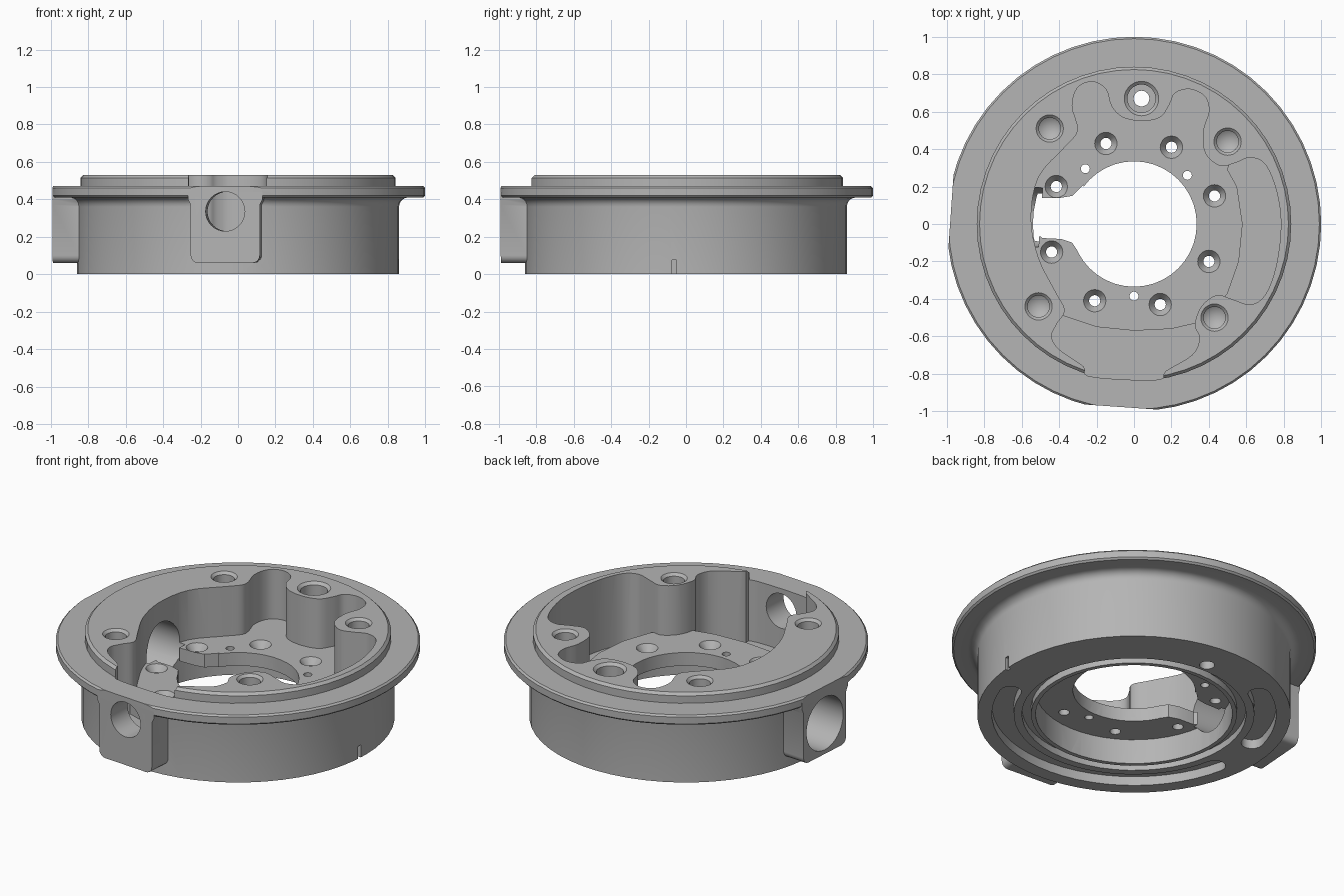
import bpy, bmesh
from math import sin, cos, pi, radians
from mathutils import Matrix, Vector

if "Cube" in bpy.data.objects:
    bpy.data.objects.remove(bpy.data.objects["Cube"])

metal = bpy.data.materials.new("machined grey")
metal.use_nodes = True
grey = (0.46, 0.46, 0.46, 1)
metal.diffuse_color = grey
metal.node_tree.nodes["Principled BSDF"].inputs["Base Color"].default_value = grey


def finish(name, bm, matrix=None):
    bmesh.ops.remove_doubles(bm, verts=bm.verts, dist=1e-5)
    bmesh.ops.recalc_face_normals(bm, faces=bm.faces)
    mesh = bpy.data.meshes.new(name)
    bm.to_mesh(mesh)
    bm.free()
    mesh.transform(matrix or Matrix())
    mesh.materials.append(metal)
    obj = bpy.data.objects.new(name, mesh)
    bpy.context.collection.objects.link(obj)
    return obj


def lathe(name, profile, matrix=None, steps=32, ring=False):
    """Spin (radius, height) points about z."""
    bm = bmesh.new()
    vs = [bm.verts.new((r, 0, z)) for r, z in profile]
    pairs = list(zip(vs, vs[1:])) + ([(vs[-1], vs[0])] if ring else [])
    edges = [bm.edges.new(p) for p in pairs]
    bmesh.ops.spin(bm, geom=vs + edges, cent=(0, 0, 0), axis=(0, 0, 1),
                   angle=2 * pi, steps=steps, use_merge=False)
    return finish(name, bm, matrix)


def prism(name, outline, low, high, matrix=None):
    """Extrude an xy outline from low to high."""
    bm = bmesh.new()
    face = bm.faces.new([bm.verts.new((x, y, low)) for x, y in outline])
    new = bmesh.ops.extrude_face_region(bm, geom=[face])["geom"]
    top = [v for v in new if isinstance(v, bmesh.types.BMVert)]
    bmesh.ops.translate(bm, verts=top, vec=(0, 0, high - low))
    return finish(name, bm, matrix)


def smooth_loop(points, steps=4):
    """Catmull-Rom curve through a closed loop of points."""
    p = [Vector(q) for q in points]
    out = []
    for i in range(len(p)):
        a, b, c, d = (p[(i + k - 1) % len(p)] for k in range(4))
        for s in range(steps):
            t = s / steps
            out.append((2 * b + (c - a) * t + (2 * a - 5 * b + 4 * c - d) * t ** 2
                        + (3 * b - a - 3 * c + d) * t ** 3) / 2)
    return out


def rectangle(x0, x1, y0, y1):
    return [(x0, y0), (x1, y0), (x1, y1), (x0, y1)]


def combine(target, tool, operation="DIFFERENCE"):
    tool.hide_render = True
    mod = target.modifiers.new("join", "BOOLEAN")
    mod.operation, mod.solver, mod.object = operation, "EXACT", tool
    bpy.context.view_layer.objects.active = target
    bpy.ops.object.modifier_apply(modifier=mod.name)
    bpy.data.objects.remove(tool)


def at(x, y):
    return Matrix.Translation((x, y, 0))


# Turned body with flange, lip and a fillet below the flange
fillet = [(0.91 - 0.05 * cos(a), 0.36 + 0.05 * sin(a))
          for a in [i * pi / 10 for i in range(6)]]
housing = lathe("housing", [(0, 0), (0.86, 0)] + fillet + [
    (0.99, 0.41), (1, 0.42), (1, 0.46), (0.99, 0.47), (0.84, 0.47),
    (0.84, 0.515), (0.825, 0.53), (0, 0.53)], steps=56)

# Two flat port bosses, front and right, slightly turned
turns = [Matrix.Rotation(radians(a), 4, "Z") for a in (-4, -94)]
upright = Matrix.Rotation(pi / 2, 4, "X")
corner = [(0.145 + 0.04 * sin(a), 0.1 - 0.04 * cos(a))
          for a in [i * pi / 10 for i in range(6)]]
flare = [(0.185, 0.37), (0.2, 0.4), (0.2, 0.44)]
half = corner + flare
boss_outline = half + [(-x, z) for x, z in reversed(half)]
for turn in turns:
    combine(housing, prism("flat_cutter", rectangle(-1, 1, -1.2, -0.98), -0.1, 0.7, turn))
    combine(housing, prism("port_boss", boss_outline, 0.75, 0.98, turn @ upright), "UNION")

# Lobed cavity
cavity = [(-0.55, 0.03), (-0.51, 0.25), (-0.37, 0.41), (-0.3, 0.5), (-0.33, 0.63),
          (-0.3, 0.73), (-0.22, 0.76), (-0.15, 0.72), (-0.12, 0.63), (-0.06, 0.57),
          (0.04, 0.55), (0.14, 0.57), (0.19, 0.64), (0.22, 0.7), (0.3, 0.72),
          (0.38, 0.68), (0.4, 0.6), (0.37, 0.5), (0.38, 0.38), (0.46, 0.31),
          (0.55, 0.33), (0.62, 0.355), (0.7, 0.32), (0.76, 0.18), (0.785, 0),
          (0.76, -0.22), (0.7, -0.38), (0.62, -0.43), (0.52, -0.4), (0.44, -0.38),
          (0.36, -0.44), (0.325, -0.54), (0.35, -0.61), (0.31, -0.7), (0.17, -0.785),
          (0.14, -0.83), (-0.06, -0.83), (-0.25, -0.81), (-0.27, -0.76), (-0.4, -0.67),
          (-0.44, -0.6), (-0.41, -0.53), (-0.37, -0.46), (-0.42, -0.36), (-0.51, -0.18)]
combine(housing, prism("cavity_cutter", smooth_loop(cavity), 0.1, 0.7))
combine(housing, prism("lip_gap_cutter", rectangle(-0.26, 0.15, -0.95, -0.78), 0.47, 0.7))

# Raised floor, leaving deeper pockets at the front and the left
floor_edge = [(0.5, 0.29), (0.55, 0.2), (0.58, 0), (0.56, -0.2), (0.5, -0.37),
              (0.41, -0.5), (0.33, -0.53), (0.2, -0.56), (0, -0.57), (-0.2, -0.55),
              (-0.38, -0.49), (-0.6, -0.32), (-0.64, 0.3), (-0.5, 0.6), (-0.3, 0.8),
              (0, 0.79), (0.4, 0.74), (0.55, 0.45)]
combine(housing, prism("cavity_floor", floor_edge, 0.05, 0.23), "UNION")

# Underside bore, ring groove and centre opening
combine(housing, lathe("bore_cutter", [(0, -0.1), (0.54, -0.1), (0.54, 0.15), (0, 0.15)], steps=48))
combine(housing, lathe("groove_cutter", [(0.565, -0.1), (0.615, -0.1), (0.615, 0.04),
                                         (0.565, 0.04)], steps=48, ring=True))
combine(housing, lathe("opening_cutter", [(0, 0), (0.335, 0), (0.335, 0.4), (0, 0.4)], steps=40))

# Keyway from the opening toward the right port
keyway = [(-0.27, 0.21), (-0.33, 0.15), (-0.39, 0.14), (-0.49, 0.14), (-0.53, 0.1), (-0.53, -0.04),
          (-0.49, -0.075), (-0.39, -0.08), (-0.33, -0.1), (-0.27, -0.19)]
combine(housing, prism("keyway_cutter", keyway, 0.05, 0.4))

# Round ports through the bosses
for turn, radius, height, inner in ((turns[0], 0.105, 0.335, 0.7), (turns[1], 0.16, 0.245, 0.5)):
    place = turn @ Matrix.Translation((0, 0, height)) @ upright
    combine(housing, lathe("port_cutter", [(0, inner), (radius, inner), (radius, 1.1), (0, 1.1)], place))


# Curved slots in the underside
def arc_slot(start, end, middle=0.72, width=0.06):
    def polar(r, a):
        return Vector((r * cos(a), r * sin(a)))
    a0, a1 = radians(start), radians(end)
    arc = [a0 + (a1 - a0) * i / 24 for i in range(25)]
    caps = [i * pi / 8 for i in range(1, 8)]
    pts = [polar(middle + width, a) for a in arc]
    pts += [polar(middle, a1) + polar(width, a1 + c) for c in caps]
    pts += [polar(middle - width, a) for a in reversed(arc)]
    pts += [polar(middle, a0) + polar(width, a0 + pi + c) for c in caps]
    return prism("slot_cutter", pts, -0.1, 0.055)


combine(housing, arc_slot(192, 340))
combine(housing, arc_slot(122, 166))

# Blind conical holes in the lip, and one stepped through hole
for x, y in ((-0.45, 0.51), (0.5, 0.44), (-0.51, -0.44), (0.43, -0.5)):
    combine(housing, lathe("lip_hole_cutter", [(0, 0.33), (0.058, 0.37), (0.058, 0.515),
                                               (0.073, 0.53), (0.073, 0.6), (0, 0.6)], at(x, y)))
combine(housing, lathe("stepped_hole_cutter", [
    (0, -0.1), (0.042, -0.1), (0.042, 0.42), (0.075, 0.42), (0.075, 0.515),
    (0.092, 0.53), (0.092, 0.6), (0, 0.6)], at(0.04, 0.67)))

# Countersunk screw holes and small pin holes in the floor
for x, y in ((-0.15, 0.43), (0.2, 0.41), (0.43, 0.15), (0.4, -0.2),
             (0.14, -0.43), (-0.21, -0.41), (-0.44, -0.15), (-0.415, 0.2)):
    combine(housing, lathe("screw_hole_cutter", [(0, 0.1), (0.03, 0.1), (0.03, 0.19), (0.06, 0.23),
                                                 (0.06, 0.25), (0, 0.25)], at(x, y), 20))
for x, y in ((-0.26, 0.295), (0.285, 0.26), (0, -0.385)):
    combine(housing, lathe("pin_hole_cutter", [(0, 0.1), (0.024, 0.1), (0.024, 0.3), (0, 0.3)], at(x, y), 16))

# Small index notch on the left wall
combine(housing, prism("notch_cutter", rectangle(0.84, 0.9, -0.075, -0.05), -0.1, 0.075))

# Single material, smooth curved walls with crisp edges
for poly in housing.data.polygons:
    poly.material_index = 0
bpy.ops.object.select_all(action="DESELECT")
housing.select_set(True)
bpy.context.view_layer.objects.active = housing
bpy.ops.object.shade_smooth_by_angle(angle=radians(30))
